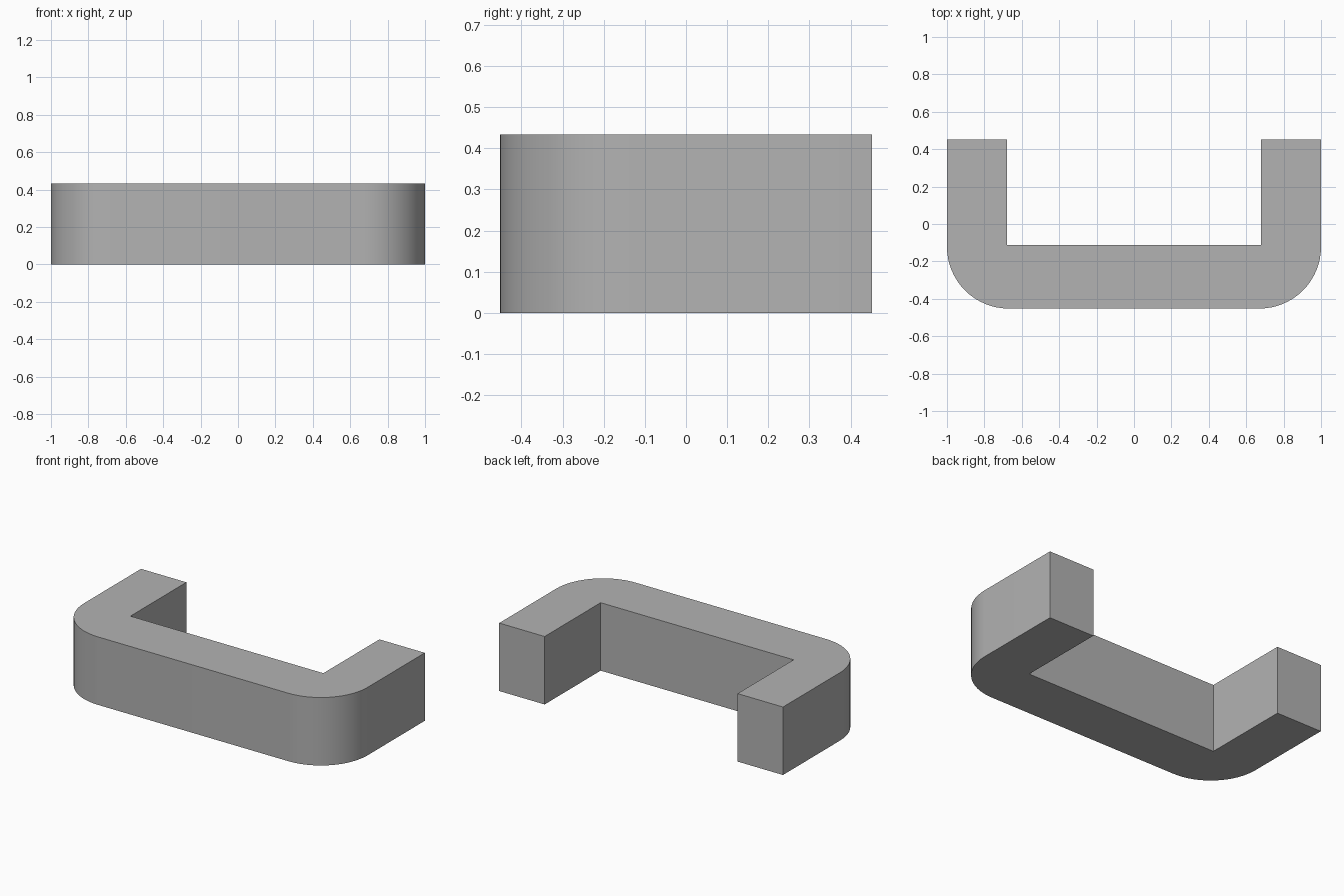
import bpy
import bmesh
from math import sin, cos, pi

cube = bpy.data.objects.get("Cube")
if cube:
    bpy.data.objects.remove(cube, do_unlink=True)

HALF_X, HALF_Y, HEIGHT = 1.0, 0.452, 0.433
INNER_X, INNER_Y = 0.68, -0.112
RADIUS, STEPS = 0.33, 16

# Plain grey material
grey = bpy.data.materials.new("grey")
grey.use_nodes = True
colour = (0.45, 0.45, 0.45, 1.0)
grey.diffuse_color = colour
grey.node_tree.nodes["Principled BSDF"].inputs["Base Color"].default_value = colour

# Right half of the U profile, from the inner corner round to the front
half = [(INNER_X, INNER_Y), (INNER_X, HALF_Y), (HALF_X, HALF_Y)]
for i in range(STEPS + 1):
    a = -pi / 2 * i / STEPS
    half.append((HALF_X - RADIUS + RADIUS * cos(a),
                 -HALF_Y + RADIUS + RADIUS * sin(a)))
profile = half + [(-x, y) for x, y in reversed(half)]

# Handle body: extrude the mirrored profile upward
bm = bmesh.new()
base = bm.faces.new([bm.verts.new((x, y, 0)) for x, y in profile])
top = bmesh.ops.extrude_face_region(bm, geom=[base], use_keep_orig=True)
bmesh.ops.translate(bm, vec=(0, 0, HEIGHT),
                    verts=[g for g in top["geom"] if isinstance(g, bmesh.types.BMVert)])
bmesh.ops.recalc_face_normals(bm, faces=bm.faces)

mesh = bpy.data.meshes.new("handle")
bm.to_mesh(mesh)
bm.free()
mesh.materials.append(grey)
handle = bpy.data.objects.new("handle", mesh)
bpy.context.collection.objects.link(handle)

# Smooth rounded corners, sharp edges elsewhere
bpy.ops.object.select_all(action='DESELECT')
handle.select_set(True)
bpy.context.view_layer.objects.active = handle
bpy.ops.object.shade_smooth_by_angle(angle=pi / 6)
